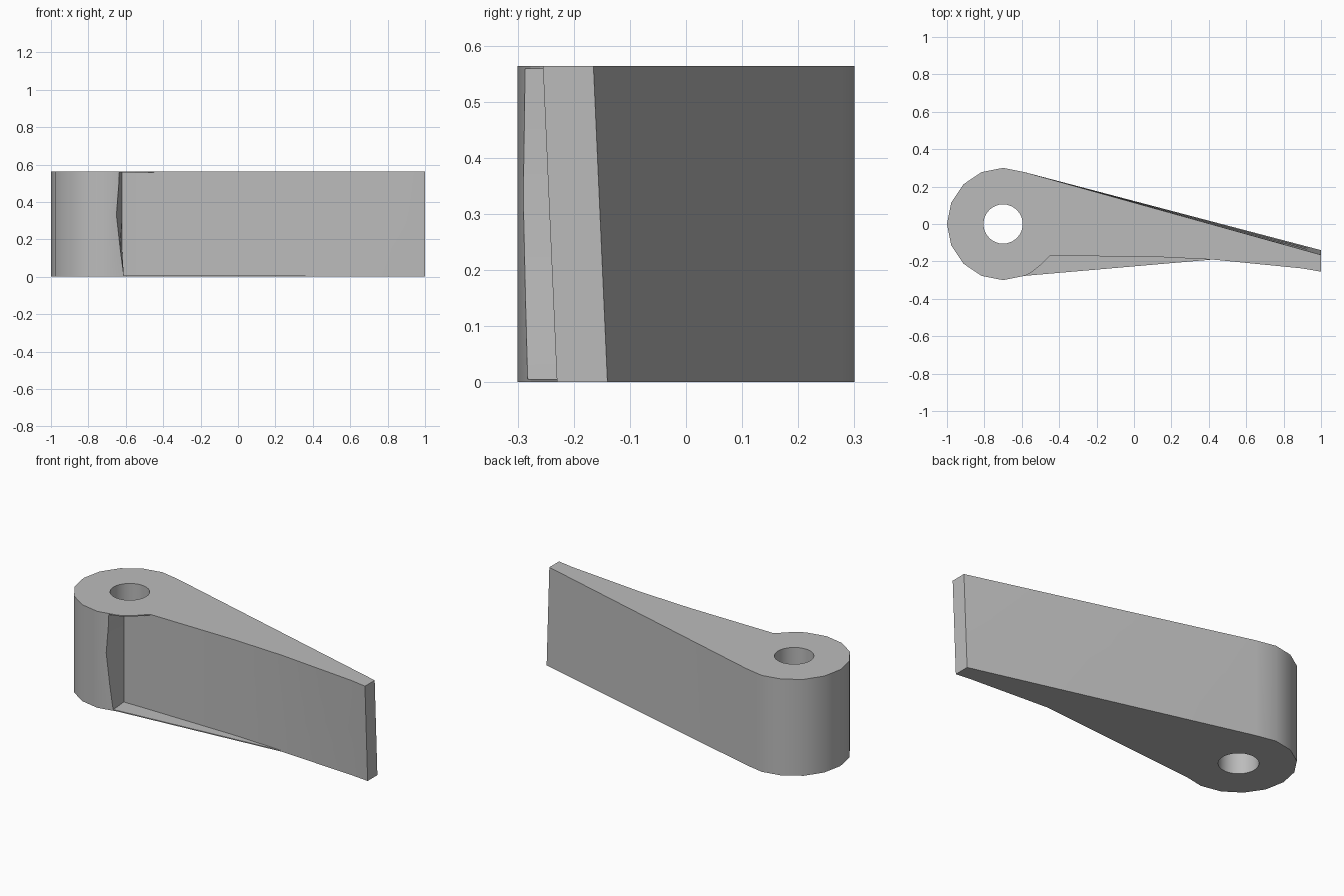
import bpy, bmesh, math

if "Cube" in bpy.data.objects:
    bpy.data.objects.remove(bpy.data.objects["Cube"], do_unlink=True)

HEIGHT = 0.564
HUB_X, HUB_R, HOLE_R = -0.7, 0.3, 0.105
SKIN = 0.006

grey = bpy.data.materials.new("plain grey")
grey.use_nodes = True
grey.diffuse_color = (0.5, 0.5, 0.5, 1)
grey.node_tree.nodes["Principled BSDF"].inputs["Base Color"].default_value = (0.5, 0.5, 0.5, 1)


def loft(name, levels):
    """Skin a closed solid through (z, outline) levels."""
    bm = bmesh.new()
    rings = [[bm.verts.new((x, y, z)) for x, y in outline] for z, outline in levels]
    for low, high in zip(rings, rings[1:]):
        for i in range(len(low)):
            j = (i + 1) % len(low)
            bm.faces.new((low[i], low[j], high[j], high[i]))
    bm.faces.new(rings[0][::-1])
    bm.faces.new(rings[-1])
    bmesh.ops.recalc_face_normals(bm, faces=bm.faces)
    mesh = bpy.data.meshes.new(name)
    bm.to_mesh(mesh)
    bm.free()
    mesh.materials.append(grey)
    obj = bpy.data.objects.new(name, mesh)
    bpy.context.collection.objects.link(obj)
    return obj


def hub_point(step):
    a = step * math.pi / 8
    return (HUB_X + HUB_R * math.cos(a), HUB_R * math.sin(a))


def rim_y(x):
    """Front of the faceted hub between its two foremost corners."""
    (x0, y0), (x1, y1) = hub_point(12), hub_point(13)
    return y0 + (y1 - y0) * (x - x0) / (x1 - x0)


def arm_outline(z, rim_x):
    """Hub, pocket and blade; the blade leans forward with height."""
    lean = 0.025 * z / HEIGHT
    hub = [hub_point(s) for s in range(3, 13)]
    pocket = [(rim_x, rim_y(rim_x)), (-0.62, -0.17), (-0.45, -0.17)]
    blade = [(0.1, -0.175), (0.42, -0.19), (0.9, -0.22 - lean * 0.7),
             (1, -0.23 - lean), (1, -0.14 - lean)]
    return hub + pocket + blade


# Lever arm with the scooped pocket in front of the hub
rim = [(0, -0.61), (0.15, -0.63), (0.33, -0.65), (0.5, -0.637), (HEIGHT, -0.635)]
arm = loft("lever_arm", [(z, arm_outline(z, x)) for z, x in rim])

# Pivot hole
bpy.ops.mesh.primitive_cylinder_add(vertices=32, radius=HOLE_R, depth=2,
                                    location=(HUB_X, 0, HEIGHT / 2))
cutter = bpy.context.object
cutter.name = "hole_cutter"
cutter.hide_render = True
cutter.data.materials.append(grey)
cut = arm.modifiers.new("pivot_hole", "BOOLEAN")
cut.operation, cut.solver, cut.object = "DIFFERENCE", "EXACT", cutter
bpy.context.view_layer.objects.active = arm
bpy.ops.object.modifier_apply(modifier=cut.name)
bpy.data.objects.remove(cutter, do_unlink=True)

# Thin webs closing the pocket above and below
inner = [(-0.45, -0.17), (-0.62, -0.17)]
top_edge = [(-0.635, rim_y(-0.635)), hub_point(13), (-0.55, -0.26), (-0.5, -0.22)]
loft("top_web", [(z, top_edge + inner) for z in (HEIGHT - SKIN, HEIGHT)])
bottom_edge = [(-0.61, rim_y(-0.61)), hub_point(13), (0.42, -0.19), (0.1, -0.175)]
loft("bottom_web", [(z, bottom_edge + inner) for z in (0, SKIN)])

# Smooth hub and hole, crisp edges elsewhere
bpy.ops.object.select_all(action="DESELECT")
arm.select_set(True)
bpy.ops.object.shade_smooth_by_angle(angle=math.radians(30))
